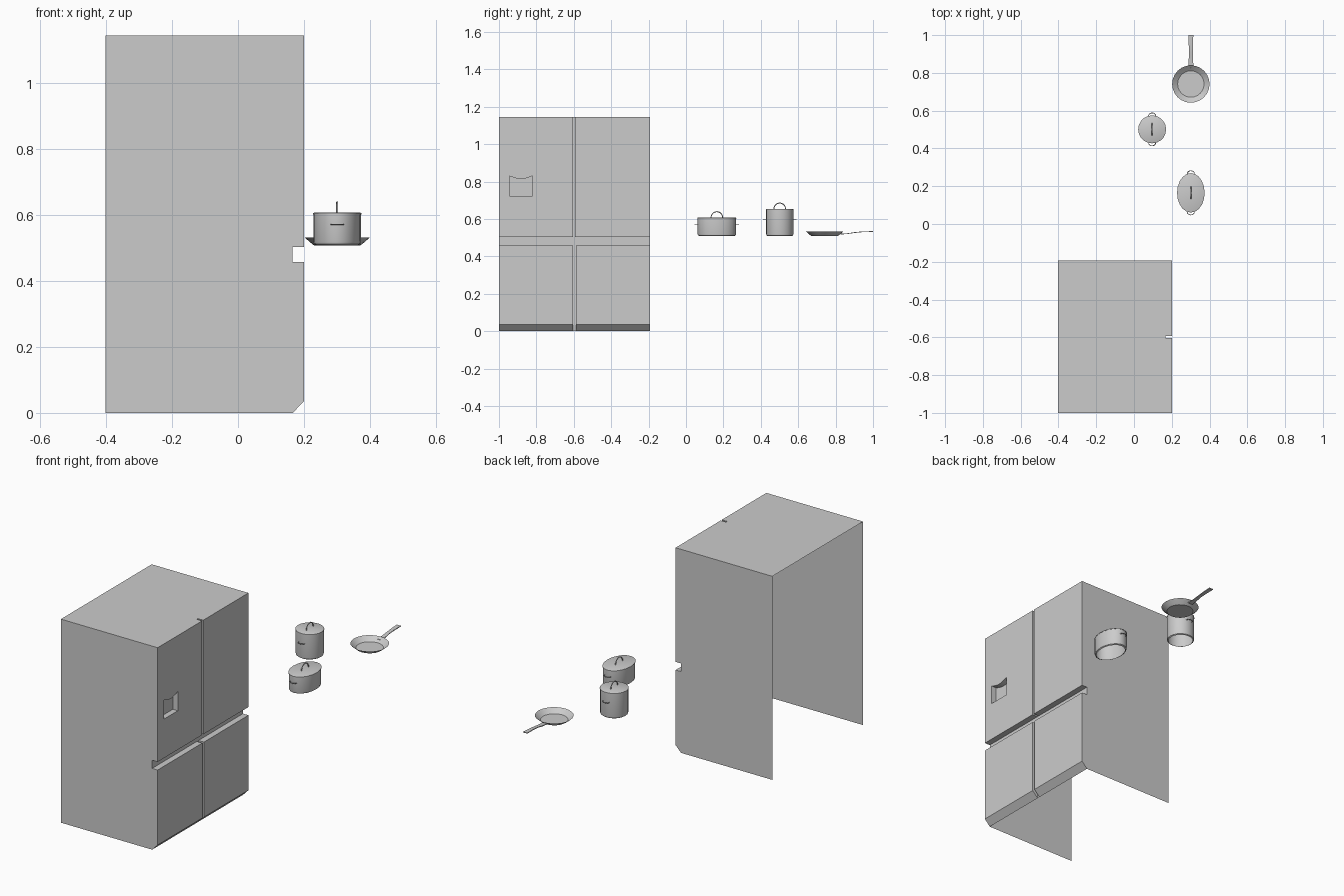
import bpy, bmesh
from math import sin, cos, pi

if "Cube" in bpy.data.objects:
    bpy.data.objects.remove(bpy.data.objects["Cube"])

Y0, Y1, TOP = -1.0, -0.193, 1.145   # refrigerator width and height
XB, XF, XD = -0.402, 0.166, 0.2     # back, body front, door front


def make(name, verts, faces, smooth=False):
    me = bpy.data.meshes.new(name)
    me.from_pydata(verts, [], faces)
    ob = bpy.data.objects.new(name, me)
    bpy.context.collection.objects.link(ob)
    if smooth:
        bpy.ops.object.select_all(action='DESELECT')
        ob.select_set(True)
        bpy.context.view_layer.objects.active = ob
        bpy.ops.object.shade_smooth_by_angle(angle=0.6)
    return ob


def prism(name, points, shift):
    """Closed profile of 3D points swept along a shift vector."""
    n = len(points)
    far = [tuple(a + b for a, b in zip(p, shift)) for p in points]
    faces = [tuple(range(n)), tuple(range(2 * n - 1, n - 1, -1))]
    faces += [(i, i + n, (i + 1) % n + n, (i + 1) % n) for i in range(n)]
    ob = make(name, list(points) + far, faces)
    bm = bmesh.new()
    bm.from_mesh(ob.data)
    bmesh.ops.recalc_face_normals(bm, faces=bm.faces)
    bm.to_mesh(ob.data)
    bm.free()
    return ob


def rings(name, center, profile, aspect=1.0, sides=20, cap_last=True):
    """Lathe of (radius, z) points, stretched along y by aspect."""
    cx, cy = center
    verts = [(cx + r * cos(2 * pi * i / sides), cy + r * aspect * sin(2 * pi * i / sides), z)
             for r, z in profile for i in range(sides)]
    faces = []
    for k in range(len(profile) - 1):
        for i in range(sides):
            a, b = k * sides + i, k * sides + (i + 1) % sides
            faces.append((a, b, b + sides, a + sides))
    if cap_last:
        s = (len(profile) - 1) * sides
        faces.append(tuple(range(s, s + sides)))
    return make(name, verts, faces, True)


def wire(name, points, radius):
    """Thin round rod along a path."""
    cu = bpy.data.curves.new(name, 'CURVE')
    cu.dimensions = '3D'
    cu.bevel_depth = radius
    cu.bevel_resolution = 1
    cu.use_fill_caps = True
    sp = cu.splines.new('POLY')
    sp.points.add(len(points) - 1)
    for p, co in zip(sp.points, points):
        p.co = (*co, 1)
    ob = bpy.data.objects.new(name, cu)
    bpy.context.collection.objects.link(ob)


# cabinet shell: top, two sides and front panel, open at back and bottom
make("cabinet",
     [(x, y, z) for z in (0, TOP) for x, y in ((XB, Y0), (XF, Y0), (XF, Y1), (XB, Y1))],
     [(0, 1, 5, 4), (1, 2, 6, 5), (2, 3, 7, 6), (4, 5, 6, 7)])

# upper doors
upper = [(XF, 0.503), (XD, 0.503), (XD, TOP), (XF, TOP)]
lower = [(XF, 0), (XD, 0.035), (XD, 0.457), (XF, 0.457)]


def door(name, profile, a, b):
    return prism(name, [(x, a, z) for x, z in profile], (0, b - a, 0))


dispenser_door = door("dispenser_door", upper, Y0, -0.604)
door("upper_door", upper, -0.594, Y1)

# lower doors with slanted toe edge
door("lower_door_left", lower, Y0, -0.603)
door("lower_door_right", lower, -0.588, Y1)

# dispenser niche with sagging top edge
arc = [(-0.944 + 0.123 * t / 8, 0.83 - 0.016 * sin(pi * t / 8)) for t in range(9)]
outline = [(-0.821, 0.722), (-0.944, 0.722)] + arc
cutter = prism("niche_cutter", [(XF + 0.003, y, z) for y, z in outline], (0.06, 0, 0))
cutter.hide_render = True
cutter.hide_viewport = True
mod = dispenser_door.modifiers.new("niche", 'BOOLEAN')
mod.operation = 'DIFFERENCE'
mod.solver = 'EXACT'
mod.object = cutter


# lidded pots with an arched lid handle and two side loops
def pot(name, cx, cy, r, aspect, top, loop_z):
    rings(name + "_body", (cx, cy),
          [(r - 0.008, 0.508), (r - 0.002, 0.512), (r, 0.52), (r, top - 0.006),
           (r + 0.001, top - 0.006), (r + 0.001, top - 0.002), (r - 0.003, top)], aspect)
    arch = [(cx, cy - 0.031 * cos(pi * t / 10), top + 0.031 * sin(pi * t / 10))
            for t in range(11)]
    wire(name + "_lid_handle", arch, 0.003)
    for side, word in ((-1, "front"), (1, "back")):
        edge = cy + side * (r * aspect - 0.002)
        loop = [(cx + 0.019 * cos(pi * t / 8), edge + side * 0.016 * sin(pi * t / 8), loop_z)
                for t in range(9)]
        wire(f"{name}_{word}_loop", loop, 0.002)


pot("oval_pot", 0.301, 0.165, 0.072, 1.43, 0.608, 0.572)
pot("tall_pot", 0.096, 0.501, 0.073, 1.0, 0.654, 0.599)

# frying pan
rings("pan", (0.301, 0.741), [(0.099, 0.532), (0.078, 0.514), (0.07, 0.508)], sides=24)

# flat pan handle, rising to the tip
path = [(0.825, 0.519, 0.015), (0.86, 0.521, 0.012), (0.90, 0.527, 0.010),
        (0.94, 0.531, 0.011), (1.0, 0.533, 0.013)]
hv = [(0.301 + s * w, y, z + d) for y, z, w in path
      for s, d in ((-1, -0.002), (1, -0.002), (1, 0.002), (-1, 0.002))]
hf = [(4 * k + i, 4 * k + (i + 1) % 4, 4 * k + 4 + (i + 1) % 4, 4 * k + 4 + i)
      for k in range(len(path) - 1) for i in range(4)]
make("pan_handle", hv, hf + [(3, 2, 1, 0), (16, 17, 18, 19)], True)
